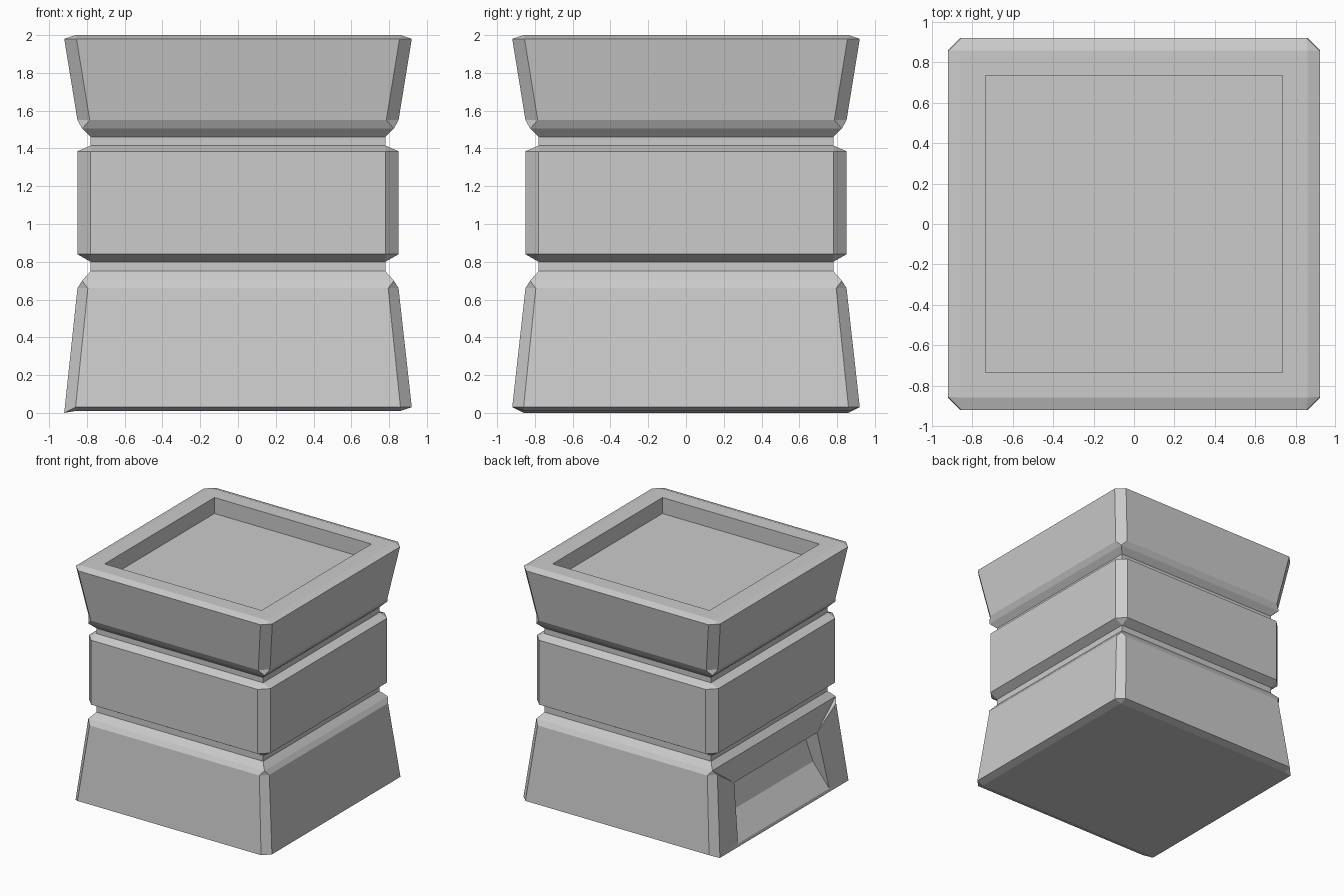
import bpy, bmesh

if "Cube" in bpy.data.objects:
    bpy.data.objects.remove(bpy.data.objects["Cube"])

# Outline of the stacked blocks from bottom to top: half width, corner chamfer, height
PROFILE = [
    (0.86, 0.00, 0.01), (0.92, 0.06, 0.03), (0.85, 0.055, 0.66), (0.825, 0.0, 0.70), (0.78, 0.0, 0.75),
    (0.78, 0.00, 0.80), (0.85, 0.07, 0.84), (0.85, 0.07, 1.385), (0.78, 0.0, 1.415),
    (0.78, 0.00, 1.46), (0.825, 0.0, 1.505), (0.85, 0.065, 1.55), (0.92, 0.065, 1.98), (0.86, 0.0, 2.0),
    # tray sunk into the top
    (0.735, 0.00, 2.0), (0.735, 0.0, 1.865),
]

bm = bmesh.new()


def ring(h, c, z):
    k = h - c
    pts = [(-h, -k), (-k, -h), (k, -h), (h, -k), (h, k), (k, h), (-k, h), (-h, k)]
    return [bm.verts.new((x, y, z)) for x, y in pts]


def pair(x, y, z):
    return [bm.verts.new((x, s * y, z)) for s in (-1, 1)]


rings = [ring(*p) for p in PROFILE]

# Stacked block walls; the left side of the lowest block stays open for the panel
for i in range(len(rings) - 1):
    a, b = rings[i], rings[i + 1]
    for j in range(8):
        if j == 7 and i in (1, 2):
            continue
        n = (j + 1) % 8
        bm.faces.new((a[j], a[n], b[n], b[j]))
bm.faces.new(rings[0][::-1])
bm.faces.new(rings[-1])

# The left lower edge reaches the ground
for j in (0, 7):
    rings[1][j].co.z = 0.0

# Recessed panel: frame, sloping walls and floor
low, mid, high = [(rings[i][0], rings[i][7]) for i in (1, 2, 3)]
open_low, open_high = pair(-0.915, 0.61, 0.025), pair(-0.84, 0.555, 0.50)
floor_low, floor_high = pair(-0.77, 0.60, 0.22), pair(-0.70, 0.55, 0.51)
for a, b in ((low, open_low), (open_low, floor_low), (floor_low, floor_high),
             (floor_high, open_high), (open_high, high)):
    bm.faces.new((a[0], b[0], b[1], a[1]))
for s in (0, 1):
    bm.faces.new((low[s], mid[s], open_high[s], open_low[s]))
    bm.faces.new((mid[s], high[s], open_high[s]))
    bm.faces.new((open_low[s], open_high[s], floor_high[s], floor_low[s]))

bmesh.ops.remove_doubles(bm, verts=bm.verts[:], dist=0.0005)
bmesh.ops.recalc_face_normals(bm, faces=bm.faces[:])

mesh = bpy.data.meshes.new("stacked_block_pillar")
bm.to_mesh(mesh)
bm.free()
bpy.context.collection.objects.link(bpy.data.objects.new("stacked_block_pillar", mesh))
